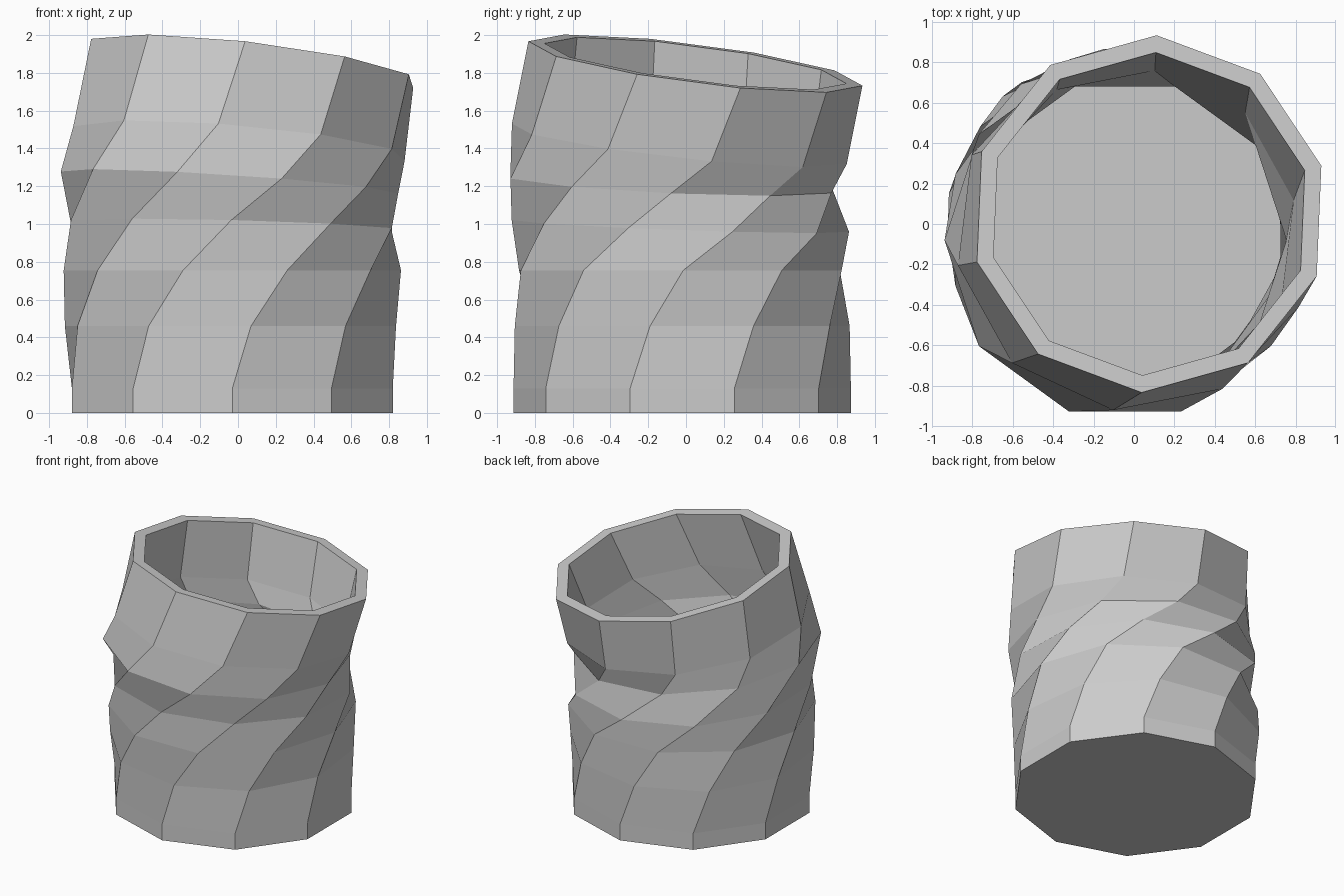
import bpy, bmesh
from math import cos, sin, radians

cube = bpy.data.objects.get("Cube")
if cube:
    bpy.data.objects.remove(cube)

SIDES = 10
RADIUS = 0.893
WALL = 0.093
FLOOR = 0.1

# Each ring: centre x, y, z, twist in degrees, slope along x, slope along y
RINGS = [
    (-0.03, -0.02, 0.00, -90, 0, 0),
    (-0.03, -0.02, 0.13, -90, 0, 0),
    (-0.04, -0.02, 0.46, -83, 0, 0),
    (-0.03, -0.03, 0.755, -71, 0, 0),
    (-0.035, -0.03, 0.99, -54, -0.025, -0.035),
    (-0.045, -0.08, 1.22, -36, -0.065, -0.045),
    (0.005, -0.035, 1.425, -25, -0.085, -0.11),
    (0.075, 0.05, 1.85, -20.4, -0.117, -0.128),
]


def add_ring(bm, ring, radius):
    cx, cy, cz, twist, sx, sy = ring
    verts = []
    for i in range(SIDES):
        a = radians(twist + i * 360 / SIDES)
        x, y = radius * cos(a), radius * sin(a)
        verts.append(bm.verts.new((cx + x, cy + y, cz + sx * x + sy * y)))
    return verts


def bridge(bm, low, high):
    for i in range(SIDES):
        j = (i + 1) % SIDES
        bm.faces.new((low[i], low[j], high[j], high[i]))


bm = bmesh.new()

# Outer wall going up, then rim, then inner wall going down to the floor
inner = [(x, y, max(z, FLOOR), *rest) for x, y, z, *rest in RINGS if z != RINGS[1][2]]
loops = [add_ring(bm, r, RADIUS - (0.008 if r is RINGS[-1] else 0)) for r in RINGS]
loops += [add_ring(bm, r, RADIUS - WALL) for r in reversed(inner)]
for low, high in zip(loops, loops[1:]):
    bridge(bm, low, high)

# Underside and inside floor
bm.faces.new(loops[0])
bm.faces.new(loops[-1])
bmesh.ops.recalc_face_normals(bm, faces=bm.faces)

mesh = bpy.data.meshes.new("twisted_cup")
bm.to_mesh(mesh)
bm.free()
cup = bpy.data.objects.new("twisted_cup", mesh)
bpy.context.collection.objects.link(cup)

# Plain grey clay
grey = bpy.data.materials.new("light_grey")
grey.use_nodes = True
colour = (0.6, 0.6, 0.6, 1)
grey.diffuse_color = colour
grey.node_tree.nodes["Principled BSDF"].inputs["Base Color"].default_value = colour
mesh.materials.append(grey)
